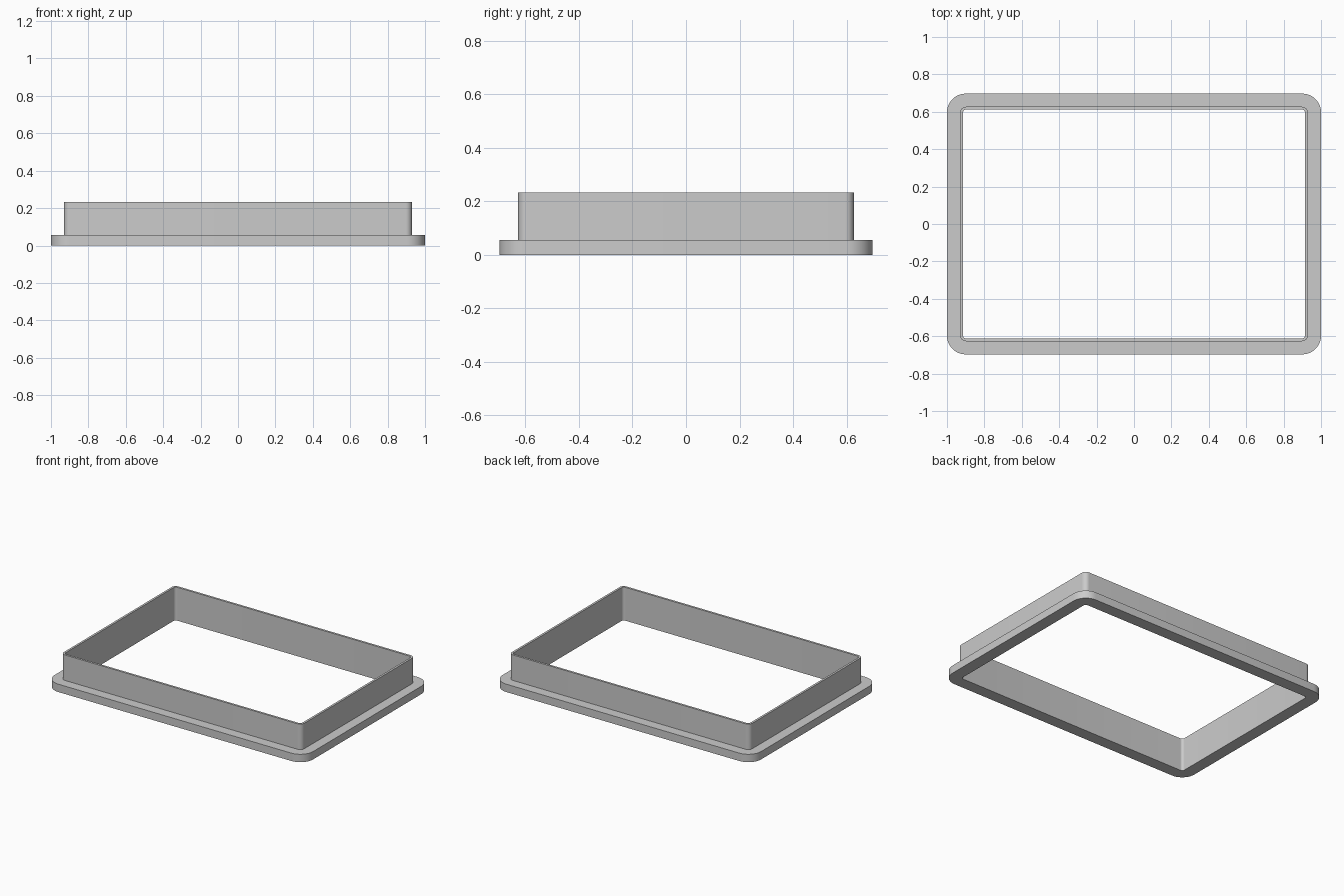
import bpy
import bmesh
from math import cos, sin, pi, radians

cube = bpy.data.objects.get("Cube")
if cube:
    bpy.data.objects.remove(cube, do_unlink=True)

grey = bpy.data.materials.new("plain grey")
grey.use_nodes = True
colour = (0.6, 0.6, 0.6, 1)
grey.diffuse_color = colour
grey.node_tree.nodes["Principled BSDF"].inputs["Base Color"].default_value = colour

CORNER_STEPS = 10
FLANGE_TOP, WALL_TOP = 0.055, 0.233


def rounded_loop(bm, half_x, half_y, radius, z):
    """Ring of vertices around a rounded rectangle."""
    ring = []
    for quarter, (sx, sy) in enumerate([(1, 1), (-1, 1), (-1, -1), (1, -1)]):
        for i in range(CORNER_STEPS + 1):
            a = (quarter + i / CORNER_STEPS) * pi / 2
            ring.append(bm.verts.new((sx * (half_x - radius) + radius * cos(a),
                                      sy * (half_y - radius) + radius * sin(a), z)))
    return ring


# Outlines: half width, half depth, corner radius
outer = (1.0, 0.697, 0.10)
wall = (0.93, 0.627, 0.033)
opening = (0.915, 0.612, 0.018)

# L-shaped section carried round the frame: flange, upright wall, opening
section = [(opening, 0), (outer, 0), (outer, FLANGE_TOP),
           (wall, FLANGE_TOP), (wall, WALL_TOP), (opening, WALL_TOP)]

bm = bmesh.new()
rings = [rounded_loop(bm, *outline, z) for outline, z in section]
for lower, upper in zip(rings, rings[1:] + rings[:1]):
    for i in range(len(lower)):
        j = (i + 1) % len(lower)
        bm.faces.new((lower[i], lower[j], upper[j], upper[i]))
bmesh.ops.recalc_face_normals(bm, faces=bm.faces)

mesh = bpy.data.meshes.new("flanged_frame")
bm.to_mesh(mesh)
bm.free()
mesh.materials.append(grey)
frame = bpy.data.objects.new("flanged_frame", mesh)
bpy.context.collection.objects.link(frame)

# Smooth corners with crisp rims
bpy.ops.object.select_all(action='DESELECT')
frame.select_set(True)
bpy.context.view_layer.objects.active = frame
bpy.ops.object.shade_smooth_by_angle(angle=radians(30))
